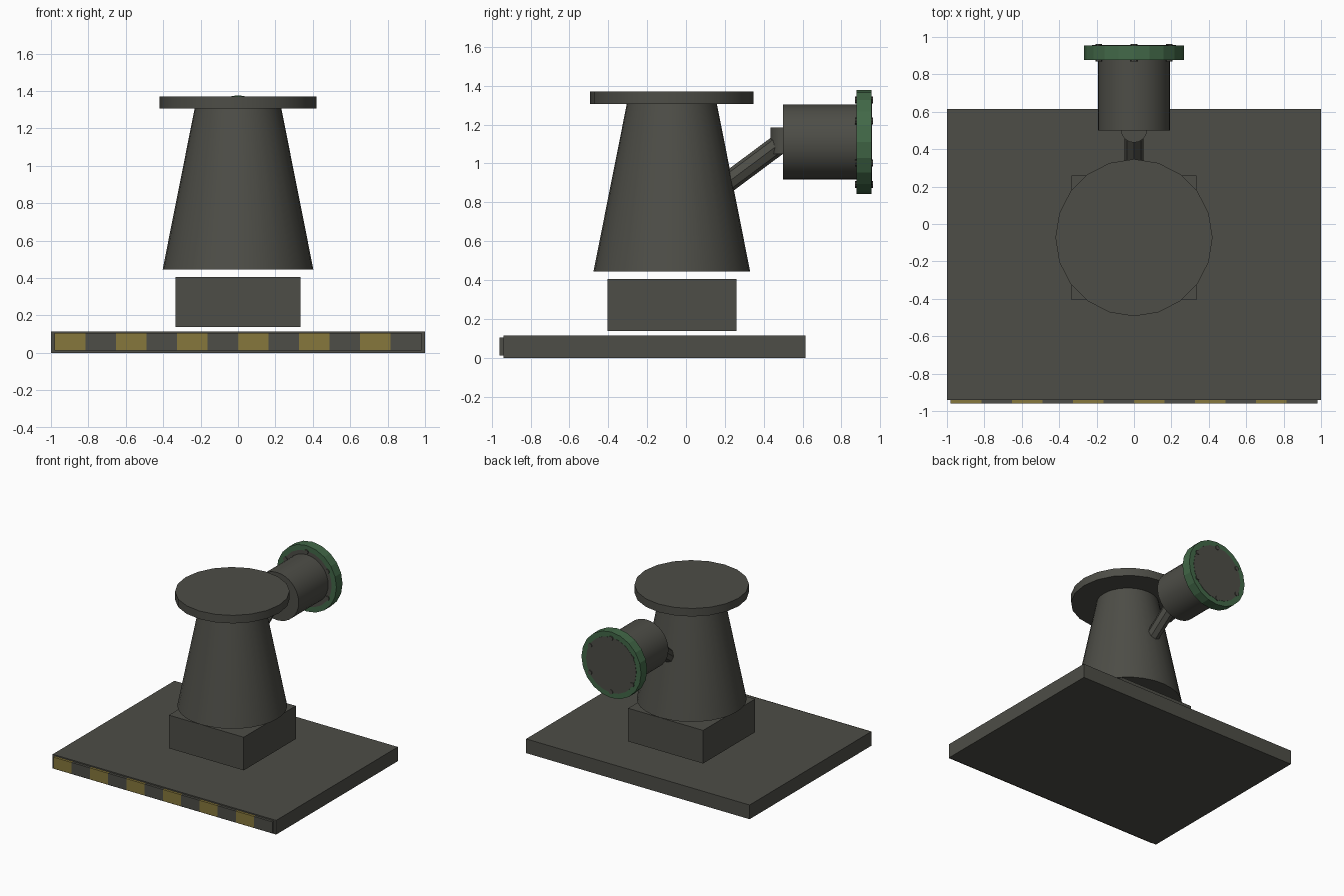
import bpy, bmesh, math
from mathutils import Vector

cube = bpy.data.objects.get("Cube")
if cube:
    bpy.data.objects.remove(cube, do_unlink=True)


def material(name, color):
    m = bpy.data.materials.new(name)
    m.use_nodes = True
    m.diffuse_color = (*color, 1)
    m.node_tree.nodes["Principled BSDF"].inputs["Base Color"].default_value = (*color, 1)
    return m


grey = material("dark_grey", (0.075, 0.075, 0.063))
yellow = material("warning_yellow", (0.24, 0.185, 0.045))
green = material("flange_green", (0.055, 0.14, 0.065))


def finish(name, bm, *mats):
    bmesh.ops.recalc_face_normals(bm, faces=bm.faces)
    mesh = bpy.data.meshes.new(name)
    bm.to_mesh(mesh)
    bm.free()
    obj = bpy.data.objects.new(name, mesh)
    bpy.context.collection.objects.link(obj)
    for m in mats:
        mesh.materials.append(m)
    return obj


def box(name, lo, hi, mat):
    lo, hi = Vector(lo), Vector(hi)
    bm = bmesh.new()
    bmesh.ops.create_cube(bm, size=1)
    for v in bm.verts:
        v.co = (lo + hi) / 2 + v.co * (hi - lo)
    return finish(name, bm, mat)


def rod(name, start, end, r1, r2, sides, mat):
    """Closed cylinder or cone frustum between two points."""
    start, end = Vector(start), Vector(end)
    axis = end - start
    bm = bmesh.new()
    bmesh.ops.create_cone(bm, cap_ends=True, segments=sides, radius1=r1,
                          radius2=r2, depth=axis.length)
    bmesh.ops.transform(bm, matrix=axis.to_track_quat('Z', 'Y').to_matrix().to_4x4(),
                        verts=bm.verts)
    bmesh.ops.translate(bm, vec=(start + end) / 2, verts=bm.verts)
    obj = finish(name, bm, mat)
    bpy.ops.object.select_all(action='DESELECT')
    obj.select_set(True)
    bpy.context.view_layer.objects.active = obj
    bpy.ops.object.shade_smooth_by_angle(angle=math.radians(30))
    return obj


# Base slab and pedestal block
box("base_slab", (-1, -0.94, 0), (1, 0.615, 0.115), grey)
box("pedestal_block", (-0.335, -0.405, 0.137), (0.335, 0.26, 0.405), grey)

# Hazard strip along the front edge, alternating colours by position
strip = box("hazard_strip", (-0.98, -0.96, 0.012), (0.98, -0.938, 0.105), grey)
strip.data.materials.append(yellow)
bm = bmesh.new()
bm.from_mesh(strip.data)
step = 1.96 / 12
for i in range(1, 12):
    bmesh.ops.bisect_plane(bm, geom=bm.verts[:] + bm.edges[:] + bm.faces[:],
                           plane_co=(-0.98 + i * step, 0, 0), plane_no=(1, 0, 0))
for f in bm.faces:
    cell = int((f.calc_center_median().x + 0.98) / step)
    f.material_index = 1 if cell % 2 == 0 and cell < 12 else 0
bm.to_mesh(strip.data)
bm.free()

# Tapered column with round top plate
cy = -0.073
rod("column", (0, cy, 0.445), (0, cy, 1.305), 0.403, 0.232, 32, grey)
rod("top_plate", (0, cy, 1.305), (0, cy, 1.37), 0.42, 0.42, 20, grey)

# Slanted arm and its upright pivot
cz = 1.11
rod("support_arm", (0, 0.12, 0.832), (0, 0.5, 1.115), 0.052, 0.052, 8, grey)
rod("arm_pivot", (0, 0.505, 1.05), (0, 0.505, 1.185), 0.07, 0.07, 16, grey)

# Drum with flange, lid and bolts
rod("drum", (0, 0.5, cz), (0, 0.9, cz), 0.193, 0.193, 32, grey)
rod("lid", (0, 0.877, cz), (0, 0.957, cz), 0.225, 0.225, 20, grey)
bm = bmesh.new()
sides = 20
rings = []
for r, y in ((0.225, 0.877), (0.267, 0.877), (0.267, 0.955), (0.225, 0.955)):
    rings.append([bm.verts.new((r * math.sin(i * math.tau / sides), y,
                                cz + r * math.cos(i * math.tau / sides)))
                  for i in range(sides)])
for k in range(4):
    a, b = rings[k], rings[(k + 1) % 4]
    for i in range(sides):
        j = (i + 1) % sides
        bm.faces.new((a[i], a[j], b[j], b[i]))
finish("flange_ring", bm, green)
for i in range(6):
    t = i * math.tau / 6
    x, z = 0.217 * math.sin(t), cz + 0.217 * math.cos(t)
    rod(f"flange_bolt_{i + 1}", (x, 0.869, z), (x, 0.963, z), 0.018, 0.018, 8, grey)
